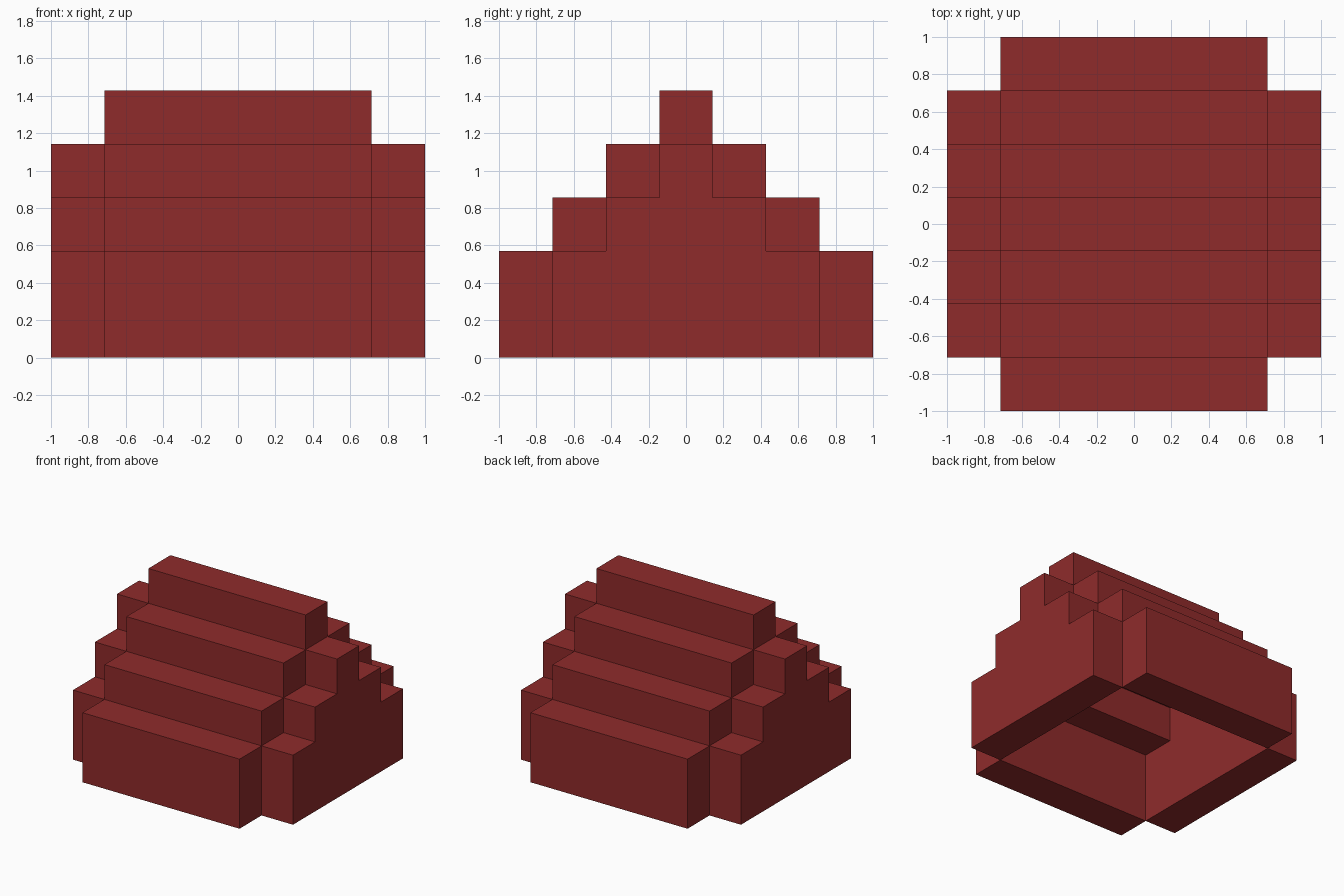
import bpy
import bmesh

cube = bpy.data.objects.get("Cube")
if cube:
    bpy.data.objects.remove(cube, do_unlink=True)

U = 2 / 7  # one block: the whole model is seven blocks wide

# Single brick red colour
red = bpy.data.materials.new("brick_red")
colour = (0.275, 0.024, 0.024, 1)
red.diffuse_color = colour
red.use_nodes = True
bsdf = next(n for n in red.node_tree.nodes if n.type == 'BSDF_PRINCIPLED')
bsdf.inputs["Base Color"].default_value = colour


def extrude_profile(name, outline, x0, x1):
    """Extrude a (y, z) outline, in blocks, from x0 to x1."""
    bm = bmesh.new()
    face = bm.faces.new([bm.verts.new((x0 * U, y * U, z * U)) for y, z in outline])
    moved = bmesh.ops.extrude_face_region(bm, geom=[face])["geom"]
    verts = [v for v in moved if isinstance(v, bmesh.types.BMVert)]
    bmesh.ops.translate(bm, verts=verts, vec=((x1 - x0) * U, 0, 0))
    bmesh.ops.recalc_face_normals(bm, faces=bm.faces)
    mesh = bpy.data.meshes.new(name)
    bm.to_mesh(mesh)
    bm.free()
    mesh.materials.append(red)
    obj = bpy.data.objects.new(name, mesh)
    bpy.context.collection.objects.link(obj)


def beam(name, y0, y1, z0, z1):
    extrude_profile(name, [(y0, z0), (y1, z0), (y1, z1), (y0, z1)], -2.5, 2.5)


# Long walls and the stepped roof beams above them, on both sides of the ridge
for side, s in (("front", -1), ("back", 1)):
    beam(side + "_wall", s * 2.5, s * 3.5, 0, 2)
    beam(side + "_lower_roof_beam", s * 1.5, s * 2.5, 2, 3)
    beam(side + "_upper_roof_beam", s * 0.5, s * 1.5, 3, 4)
beam("ridge_beam", -0.5, 0.5, 4, 5)

# Stepped gable walls closing both ends
half = [(2.5, 0), (2.5, 2), (1.5, 2), (1.5, 3), (0.5, 3), (0.5, 4)]
gable = half + [(-y, z) for y, z in reversed(half)]
extrude_profile("left_gable_wall", gable, 2.5, 3.5)
extrude_profile("right_gable_wall", gable, -3.5, -2.5)
